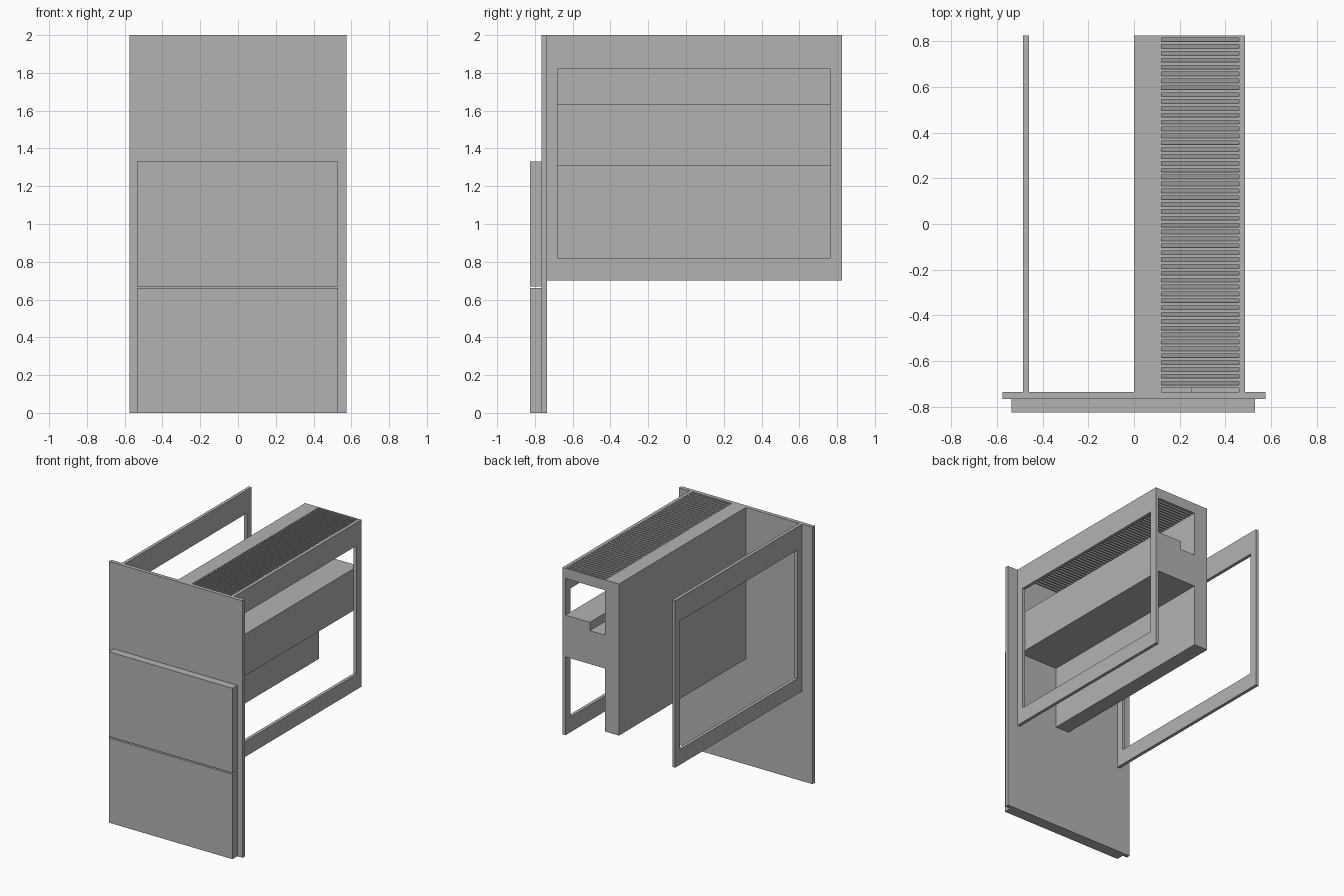
import bpy
import bmesh
from mathutils import Matrix

cube = bpy.data.objects.get("Cube")
if cube:
    bpy.data.objects.remove(cube, do_unlink=True)

grey = bpy.data.materials.new("plain grey")
grey.use_nodes = True
colour = (0.45, 0.45, 0.45, 1)
grey.diffuse_color = colour
grey.node_tree.nodes["Principled BSDF"].inputs["Base Color"].default_value = colour

FRONT, BACK, TOP = -0.735, 0.825, 2.0
WALL, INNER, OUTER = 0.12, 0.46, 0.485
CAP_Z = 1.92


def finish(name, bm):
    bmesh.ops.recalc_face_normals(bm, faces=bm.faces)
    mesh = bpy.data.meshes.new(name)
    bm.to_mesh(mesh)
    bm.free()
    mesh.materials.append(grey)
    obj = bpy.data.objects.new(name, mesh)
    bpy.context.collection.objects.link(obj)
    return obj


def box(name, x, y, z):
    bm = bmesh.new()
    add_box(bm, x, y, z)
    return finish(name, bm)


def add_box(bm, x, y, z):
    size = [b - a for a, b in (x, y, z)]
    mid = [(a + b) / 2 for a, b in (x, y, z)]
    matrix = Matrix.Translation(mid) @ Matrix.Diagonal((*size, 1))
    return bmesh.ops.create_cube(bm, size=1, matrix=matrix)["verts"]


def extrude_profile(name, points, axis, start, end):
    """Extrude a closed outline of pairs along x (axis 0) or y (axis 1)."""
    bm = bmesh.new()
    place = (lambda a, b: (start, a, b)) if axis == 0 else (lambda a, b: (a, start, b))
    face = bm.faces.new([bm.verts.new(place(a, b)) for a, b in points])
    moved = bmesh.ops.extrude_face_region(bm, geom=[face], use_keep_orig=True)["geom"]
    step = (end - start, 0, 0) if axis == 0 else (0, end - start, 0)
    verts = [v for v in moved if isinstance(v, bmesh.types.BMVert)]
    bmesh.ops.translate(bm, verts=verts, vec=step)
    return finish(name, bm)


def side_frame(name, x0, x1):
    """Rectangular frame with a window, as a ring of four mitred sections."""
    bm = bmesh.new()

    def loop(x, y0, y1, z0, z1):
        return [bm.verts.new((x, y, z)) for y, z in ((y0, z0), (y1, z0), (y1, z1), (y0, z1))]

    outer = (FRONT, BACK, 0.7, TOP)
    inner = (-0.68, 0.765, 0.82, 1.82)
    rings = [loop(x0, *outer), loop(x1, *outer), loop(x1, *inner), loop(x0, *inner)]
    for a, b in zip(rings, rings[1:] + rings[:1]):
        for i in range(4):
            j = (i + 1) % 4
            bm.faces.new((a[i], a[j], b[j], b[i]))
    return finish(name, bm)


# Front board with two raised panels
box("front_board", (-0.575, 0.575), (-0.765, FRONT), (0, TOP))
box("lower_front_panel", (-0.535, 0.53), (-0.825, -0.765), (0, 0.66))
box("upper_front_panel", (-0.535, 0.53), (-0.825, -0.765), (0.67, 1.33))

# Open window frames on both sides
side_frame("right_side_frame", -OUTER, -INNER)
side_frame("left_side_frame", INNER, OUTER)

# Inner wall and the notched middle beam in one section
extrude_profile("inner_wall_and_beam", [
    (0, 0.82), (WALL, 0.82), (WALL, 1.31), (INNER, 1.31), (INNER, 1.635),
    (0.25, 1.635), (0.25, 1.57), (WALL, 1.57), (WALL, TOP), (0, TOP),
], 1, FRONT, BACK)

# Vent on top: slanted slats between the wall and the outer frame
box("vent_back_rail", (WALL, INNER), (0.813, BACK), (CAP_Z, TOP))
SLATS = 51
pitch = (0.813 - FRONT) / (SLATS + 0.5)
bm = bmesh.new()
for i in range(SLATS):
    y = FRONT + (i + 0.55) * pitch
    verts = add_box(bm, (WALL, INNER), (y, y + 0.45 * pitch), (CAP_Z, TOP))
    for v in verts:
        if v.co.z < TOP - 0.01:
            v.co.y = min(v.co.y + 0.018, BACK - 0.002)
finish("vent_slats", bm)
